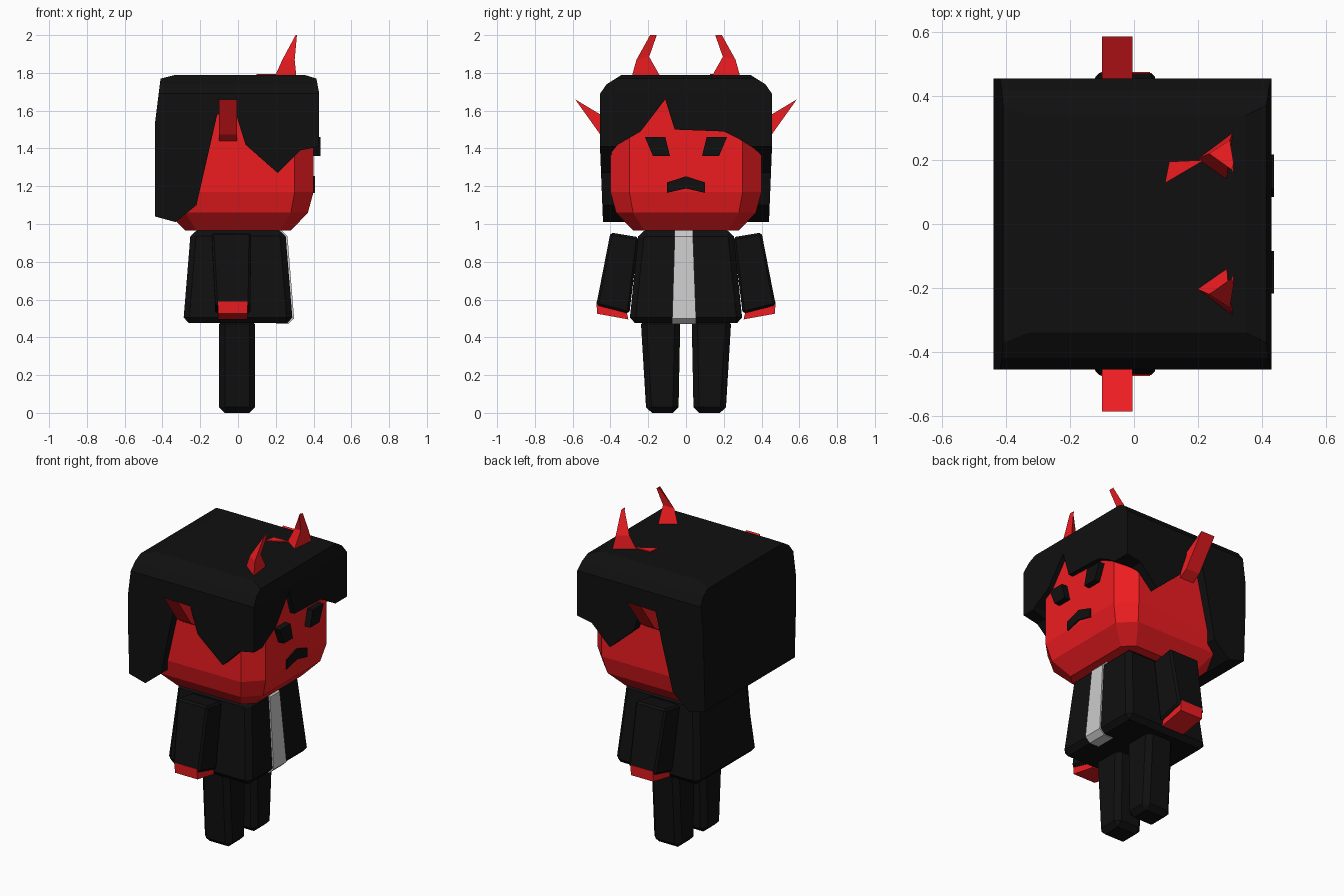
import bpy, bmesh

if "Cube" in bpy.data.objects:
    bpy.data.objects.remove(bpy.data.objects["Cube"])


def material(name, rgb):
    m = bpy.data.materials.new(name)
    m.diffuse_color = (*rgb, 1)
    m.use_nodes = True
    m.node_tree.nodes["Principled BSDF"].inputs["Base Color"].default_value = m.diffuse_color
    return m


BLACK = material("black", (0.005, 0.005, 0.005))
RED = material("red", (0.85, 0.012, 0.015))


def loft(name, rings, mat=None, bevel=0):
    """Closed solid through equal-length rings of 3D points."""
    bm = bmesh.new()
    rows = [[bm.verts.new(p) for p in r] for r in rings]
    n = len(rows[0])
    for a, b in zip(rows, rows[1:]):
        for i in range(n):
            j = (i + 1) % n
            bm.faces.new((a[i], a[j], b[j], b[i]))
    bm.faces.new(rows[0][::-1])
    bm.faces.new(rows[-1])
    bmesh.ops.recalc_face_normals(bm, faces=bm.faces)
    me = bpy.data.meshes.new(name)
    bm.to_mesh(me)
    bm.free()
    ob = bpy.data.objects.new(name, me)
    bpy.context.collection.objects.link(ob)
    if mat:
        me.materials.append(mat)
    if bevel:
        mod = ob.modifiers.new("bevel", "BEVEL")
        mod.width, mod.segments = bevel, 1
    return ob


def prism_x(name, yz, x0, x1, mat=None, bevel=0):
    return loft(name, [[(x, y, z) for y, z in yz] for x in (x0, x1)], mat, bevel)


def prism_y(name, xz, y0, y1, mat=None):
    return loft(name, [[(x, y, z) for x, z in xz] for y in (y0, y1)], mat)


def rect(x0, x1, y0, y1, z):
    return [(x0, y0, z), (x1, y0, z), (x1, y1, z), (x0, y1, z)]


def octagon(h, c, z):
    k = h - c
    xy = [(h, -k), (h, k), (k, h), (-k, h), (-h, k), (-h, -k), (-k, -h), (k, -h)]
    return [(x, y, z) for x, y in xy]


def boolean(ob, cutter, op):
    mod = ob.modifiers.new("cut", "BOOLEAN")
    mod.operation, mod.object, mod.solver = op, cutter, "EXACT"
    bpy.context.view_layer.objects.active = ob
    bpy.ops.object.modifier_apply(modifier=mod.name)
    bpy.data.objects.remove(cutter)


# head
loft("head", [octagon(0.28, 0.06, 0.965), octagon(0.37, 0.09, 1.06),
              octagon(0.4, 0.1, 1.17), octagon(0.4, 0.1, 1.7)], RED)

# hair: side outline crossed with front outline, fringe cut out of the front
hair = prism_y("hair", [
    (-0.44, 1.04), (-0.44, 1.53), (-0.41, 1.77), (-0.33, 1.79), (0.35, 1.79),
    (0.415, 1.77), (0.43, 1.69), (0.43, 1.41), (0.33, 1.39), (0.21, 1.27),
    (0.04, 1.42), (-0.01, 1.58), (-0.11, 1.58), (-0.22, 1.10), (-0.33, 1.01)],
    -0.6, 0.6, BLACK)
outline = prism_x("hair_outline", [
    (-0.435, 0.9), (-0.455, 1.4), (-0.455, 1.69), (-0.42, 1.74), (-0.34, 1.79), (-0.3, 1.82),
    (0.3, 1.82), (0.34, 1.79), (0.42, 1.74), (0.455, 1.69), (0.455, 1.4), (0.435, 0.9)], -0.7, 0.7)
boolean(hair, outline, "INTERSECT")
fringe = prism_x("fringe_cutter", [
    (-0.395, 1.1), (-0.395, 1.38), (-0.36, 1.42), (-0.24, 1.49), (-0.11, 1.66), (-0.06, 1.50),
    (0.20, 1.49), (0.28, 1.45), (0.36, 1.40), (0.395, 1.37), (0.395, 1.1)], 0.06, 0.7)
boolean(hair, fringe, "DIFFERENCE")

# mouth
prism_x("mouth", [(-0.10, 1.22), (0, 1.253), (0.10, 1.22), (0.10, 1.165),
                  (0, 1.188), (-0.10, 1.165)], 0.37, 0.408, BLACK)

# torso and shirt strip
loft("jacket", [rect(-0.29, 0.29, -0.3, 0.3, 0.475), rect(-0.25, 0.25, -0.25, 0.25, 0.965)],
     BLACK, 0.03)
loft("shirt_strip", [rect(0.2, 0.265, -0.073, 0.053, 0.47), rect(0.2, 0.297, -0.073, 0.053, 0.5),
                     rect(0.2, 0.262, -0.06, 0.037, 0.935), rect(0.2, 0.23, -0.06, 0.037, 0.967)])

for s, side in ((-1, "right"), (1, "left")):
    def m(pts):
        return [(y * s, z) for y, z in pts]

    # eye, ear
    prism_x(side + "_eye", m([(0.217, 1.46), (0.11, 1.46), (0.085, 1.36), (0.175, 1.36)]),
            0.37, 0.438, BLACK)
    prism_x(side + "_ear", m([(0.37, 1.53), (0.587, 1.66), (0.455, 1.475), (0.37, 1.42)]),
            -0.10, -0.005, RED)

    # sleeve, hand
    loft(side + "_sleeve", [
        [(-0.14, s * 0.25, 0.93), (0.07, s * 0.25, 0.93), (0.07, s * 0.4, 0.955), (-0.14, s * 0.4, 0.955)],
        [(-0.12, s * 0.3, 0.525), (0.065, s * 0.3, 0.525), (0.065, s * 0.475, 0.57), (-0.12, s * 0.475, 0.57)]],
        BLACK, 0.012)
    prism_x(side + "_hand", m([(0.32, 0.56), (0.475, 0.59), (0.47, 0.525), (0.305, 0.495)]),
            -0.105, 0.05, RED)

    # leg
    a, b = sorted((s * 0.03, s * 0.24))
    c, d = sorted((s * 0.04, s * 0.21))
    loft(side + "_leg", [rect(-0.1, 0.09, c, d, 0), rect(-0.1, 0.09, a, b, 0.5)], BLACK, 0.03)

    # horn, bending inwards to a thin tip
    loft(side + "_horn", [[(x, s * y, z) for x, y, z in ring] for ring in (
        [(0.19, 0.2, 1.77), (0.31, 0.29, 1.77), (0.29, 0.13, 1.77)],
        [(0.235, 0.22, 1.87), (0.30, 0.262, 1.87), (0.295, 0.195, 1.885)],
        [(0.305, 0.17, 2.0), (0.312, 0.19, 2.0), (0.312, 0.155, 2.0)])], RED)

# flat spike lying behind the left horn
loft("horn_spur", [[(0.22, 0.2, z), (0.11, 0.195, z), (0.097, 0.128, z)] for z in (1.78, 1.795)], RED)
